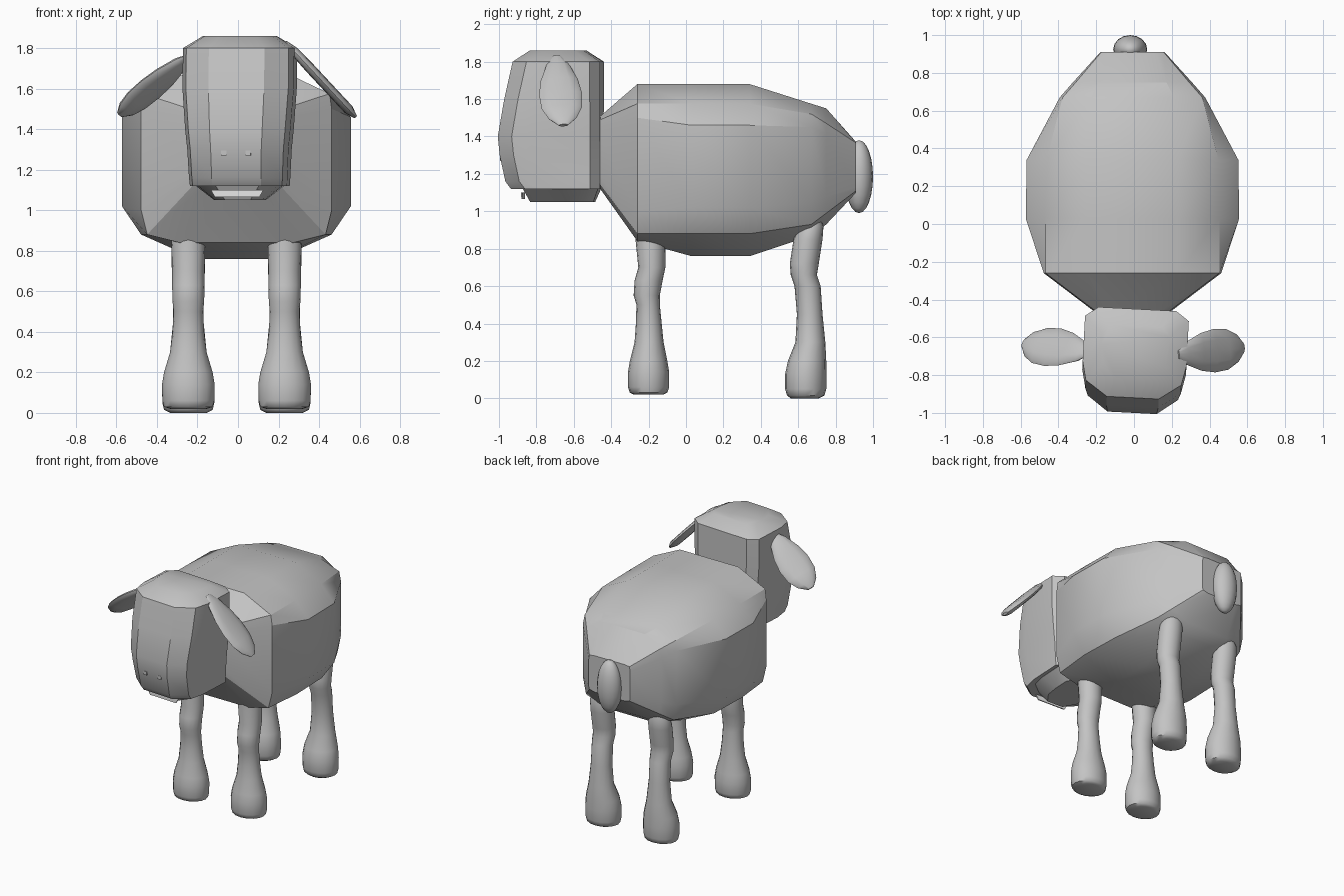
import bpy, bmesh, math
from mathutils import Vector, Matrix

if "Cube" in bpy.data.objects:
    bpy.data.objects.remove(bpy.data.objects["Cube"])


def material(name, v):
    m = bpy.data.materials.new(name)
    m.diffuse_color = (v, v, v, 1)
    m.use_nodes = True
    m.node_tree.nodes["Principled BSDF"].inputs["Base Color"].default_value = m.diffuse_color
    return m


GREY = material("wool grey", 0.55)
PALE = material("pale mouth", 0.8)


def loft(name, rings, mat=GREY, angle=30):
    """Skin a list of equal-length point rings and cap both ends."""
    bm = bmesh.new()
    rows = [[bm.verts.new(p) for p in ring] for ring in rings]
    n = len(rows[0])
    for a, b in zip(rows, rows[1:]):
        for i in range(n):
            j = (i + 1) % n
            bm.faces.new((a[i], a[j], b[j], b[i]))
    bm.faces.new(rows[0])
    bm.faces.new(rows[-1])
    bmesh.ops.recalc_face_normals(bm, faces=bm.faces)
    return finish(name, bm, mat, angle)


def finish(name, bm, mat, angle=30):
    me = bpy.data.meshes.new(name)
    bm.to_mesh(me)
    bm.free()
    me.materials.append(mat)
    ob = bpy.data.objects.new(name, me)
    bpy.context.collection.objects.link(ob)
    bpy.ops.object.select_all(action='DESELECT')
    ob.select_set(True)
    bpy.context.view_layer.objects.active = ob
    bpy.ops.object.shade_smooth_by_angle(angle=math.radians(angle))
    return ob


def mirrored(half):
    return half + [(-x, v) for x, v in reversed(half)]


# Body: faceted barrel; each station is y plus (half width, z) from top to belly
stations = [
    (-0.48, [(.12, 1.49), (.17, 1.48), (.18, 1.44), (.18, 1.22), (.17, 1.17), (.12, 1.15)]),
    (-0.26, [(.24, 1.68), (.46, 1.575), (.47, 1.5), (.47, 1.0), (.44, .88), (.28, .84)]),
    (0.03, [(.24, 1.68), (.46, 1.575), (.565, 1.46), (.565, 1.02), (.47, .88), (.2, .76)]),
    (0.34, [(.24, 1.68), (.455, 1.575), (.56, 1.46), (.56, 1.02), (.46, .88), (.2, .76)]),
    (0.67, [(.22, 1.575), (.37, 1.52), (.385, 1.45), (.385, 1.05), (.36, .93), (.2, .87)]),
    (0.75, [(.18, 1.55), (.30, 1.47), (.315, 1.41), (.315, 1.08), (.295, .99), (.18, .93)]),
    (0.91, [(.12, 1.37), (.165, 1.365), (.17, 1.33), (.17, 1.13), (.165, 1.11), (.12, 1.10)]),
]
loft("body", [[(x - .008, y, z) for x, z in mirrored(half)] for y, half in stations])

# Legs: rows of z, y min, y max, half width
front_rows = [(.02, -.28, -.12, .09), (.03, -.30, -.10, .12), (.06, -.31, -.09, .128),
              (.14, -.31, -.09, .13), (.2, -.30, -.10, .12), (.3, -.275, -.12, .09),
              (.4, -.268, -.13, .078), (.5, -.265, -.14, .073), (.55, -.28, -.14, .078),
              (.63, -.275, -.125, .08), (.7, -.255, -.11, .08), (.85, -.27, -.11, .084),
              (.95, -.25, -.12, .07)]
rear_rows = [(0, .56, .71, .09), (.015, .54, .74, .12), (.05, .53, .75, .128),
             (.13, .53, .75, .13), (.2, .545, .75, .12), (.3, .585, .745, .09),
             (.45, .593, .73, .075), (.6, .58, .72, .075), (.66, .56, .70, .08),
             (.72, .555, .71, .082), (.85, .575, .73, .084), (.92, .6, .735, .08),
             (.97, .63, .72, .05)]


def leg(name, rows, cx):
    rings = []
    for z, y0, y1, r in rows:
        ring = []
        for i in range(16):
            a = math.tau * i / 16
            ring.append((cx + r * math.cos(a), (y0 + y1) / 2 + (y1 - y0) / 2 * math.sin(a), z))
        rings.append(ring)
    loft(name, rings, angle=50)


for side, cx in (("left", -.245), ("right", .23)):
    leg("front_leg_" + side, front_rows, cx)
    leg("rear_leg_" + side, rear_rows, cx)

# Head: horizontal sections, turned slightly to one side
turn = Matrix.Translation((.005, -.7, 0)) @ Matrix.Rotation(math.radians(-3), 4, 'Z') \
    @ Matrix.Translation((0, .7, 0))


def head_ring(z, hw, yf, yb):
    half = [(hw * .75, yb), (hw, yb - .05), (hw, yf + .18), (hw * .92, yf + .08), (hw * .5, yf)]
    return [turn @ Vector((x, y, z)) for x, y in mirrored(half)]


loft("head", [head_ring(*r) for r in (
    (1.12, .24, -.93, -.45), (1.16, .243, -.96, -.45), (1.3, .25, -.99, -.45),
    (1.4, .26, -1.0, -.45), (1.6, .275, -.965, -.45), (1.8, .275, -.92, -.45),
    (1.86, .18, -.83, -.54))])
loft("lower_jaw", [head_ring(1.125, .22, -.87, -.46), head_ring(1.05, .125, -.83, -.49)])


def plate(name, pts, y, mat):
    loft(name, [[turn @ Vector((x, y + d, z)) for x, z in pts] for d in (0, .008)], mat)


# Mouth strip and nostrils
plate("mouth_strip", [(-.13, 1.10), (.13, 1.10), (.11, 1.065), (-.11, 1.065)], -.875, PALE)
for side, x in (("left", -.06), ("right", .06)):
    plate("nostril_" + side, [(x - .013, 1.27), (x + .013, 1.27), (x + .013, 1.295),
                              (x - .013, 1.295)], -.992, GREY)


def ear(name, root, tip, across, thick):
    """Teardrop flap from root to tip, spread along the across direction."""
    root, tip = Vector(root), Vector(tip)
    axis = (tip - root).normalized()
    wide = Vector(across)
    wide = (wide - axis * wide.dot(axis)).normalized()
    normal = axis.cross(wide)
    rings = []
    for t, w in ((0, .02), (.12, .06), (.35, .1), (.55, .115), (.75, .108), (.9, .075), (1, .025)):
        c = root.lerp(tip, t)
        k = thick * min(1, w / .07)
        rings.append([c + wide * w * math.cos(a) + normal * k * math.sin(a)
                      for a in (math.tau * i / 12 for i in range(12))])
    loft(name, rings, angle=50)


ear("ear_right", (.235, -.69, 1.83), (.58, -.655, 1.46), (0, 1, 0), .025)
ear("ear_left", (-.24, -.68, 1.76), (-.585, -.63, 1.47), (.31, .85, -.38), .028)

# Tail: small upright egg
bm = bmesh.new()
bmesh.ops.create_uvsphere(bm, u_segments=16, v_segments=12, radius=1,
                          matrix=Matrix.Translation((-.02, .925, 1.185))
                          @ Matrix.Diagonal((.09, .075, .195, 1)))
finish("tail", bm, GREY, 60)
